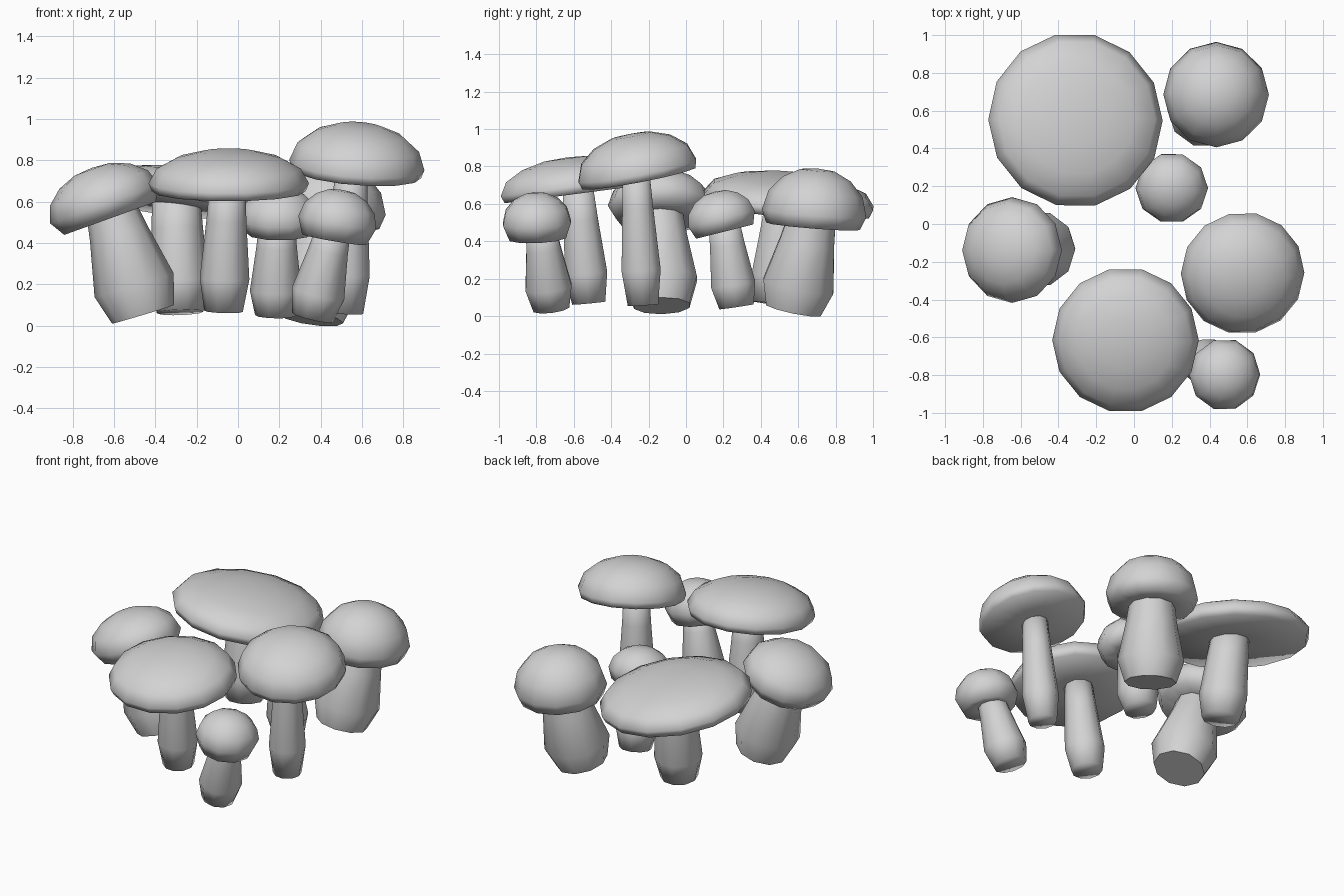
import bpy, bmesh, math
from mathutils import Vector

cube = bpy.data.objects.get("Cube")
if cube:
    bpy.data.objects.remove(cube)

# One plain grey for every part
grey = bpy.data.materials.new("plain grey")
grey.use_nodes = True
grey.diffuse_color = (0.65, 0.65, 0.65, 1)
grey.node_tree.nodes["Principled BSDF"].inputs["Base Color"].default_value = grey.diffuse_color


def lathe(name, profile, sides, origin, axis, smooth_angle):
    """Turn (radius, height) points round an axis; a zero radius makes a pole."""
    bm = bmesh.new()
    rings = []
    for r, z in profile:
        count = sides if r else 1
        rings.append([bm.verts.new((r * math.cos(math.tau * i / sides),
                                    r * math.sin(math.tau * i / sides), z))
                      for i in range(count)])
    for low, high in zip(rings, rings[1:]):
        for i in range(sides):
            j = (i + 1) % sides
            if len(high) == 1:
                bm.faces.new((low[i], low[j], high[0]))
            else:
                bm.faces.new((low[i], low[j], high[j], high[i]))
    for ring in (rings[0], rings[-1]):
        if len(ring) > 1:
            bm.faces.new(ring)
    bmesh.ops.recalc_face_normals(bm, faces=bm.faces)
    mesh = bpy.data.meshes.new(name)
    bm.to_mesh(mesh)
    bm.free()
    mesh.materials.append(grey)
    obj = bpy.data.objects.new(name, mesh)
    bpy.context.collection.objects.link(obj)
    obj.location = origin
    obj.rotation_mode = 'QUATERNION'
    obj.rotation_quaternion = Vector((0, 0, 1)).rotation_difference(Vector(axis))
    bpy.ops.object.select_all(action='DESELECT')
    obj.select_set(True)
    bpy.context.view_layer.objects.active = obj
    bpy.ops.object.shade_smooth_by_angle(angle=math.radians(smooth_angle))


def mushroom(name, base, belly, top, neck, centre, radius, tilt, up, down, lip, sides):
    # Stem: narrow foot, swollen belly, tapering neck; thick stems have a crisp cut foot
    axis = Vector(top) - Vector(base)
    length = axis.length
    stem = [(belly * 0.78, 0), (belly, length * 0.25),
            ((belly + neck * 2) / 3, length * 0.7), (neck, length)]
    lathe(name + "_stem", stem, 10, base, axis, 60 if belly > 0.18 else 120)
    # Cap: flat underside, turned-in lip and domed top
    cap = [(neck, -down * 0.9), (radius * lip, -down), (radius, 0),
           (radius * 0.9, up * 0.44), (radius * 0.65, up * 0.77),
           (radius * 0.33, up * 0.96), (0, up)]
    lathe(name + "_cap", cap, sides, centre, (*tilt, 1), 150)


# Broad, flat-capped mushrooms
mushroom("large_back", (-.28, .47, .065), .145, (-.3, .54, .64), .115,
         (-.31, .55, .622), .465, (.12, .1), .14, .045, .96, 14)
mushroom("tall", (.52, -.23, .06), .11, (.55, -.27, .8), .075,
         (.575, -.26, .778), .328, (.08, -.19), .2, .04, .96, 14)
mushroom("wide_front", (-.07, -.52, .07), .12, (-.05, -.58, .7), .085,
         (-.045, -.615, .69), .388, (0, -.13), .16, .04, .96, 14)

# Stout mushrooms with round caps
mushroom("stout_back", (.355, .575, .035), .2, (.43, .68, .55), .13,
         (.435, .685, .55), .28, (.05, .08), .24, .07, .9, 12)
mushroom("stout_side", (-.46, -.13, .055), .2, (-.63, -.14, .62), .115,
         (-.645, -.138, .59), .28, (-.36, 0), .185, .075, .84, 12)

# Small button mushrooms
mushroom("small_middle", (.18, .27, .05), .125, (.19, .2, .52), .085,
         (.2, .19, .52), .192, (0, -.25), .15, .07, .86, 10)
mushroom("small_front", (.36, -.72, .04), .13, (.47, -.78, .5), .08,
         (.48, -.797, .5), .191, (.17, -.05), .16, .085, .83, 10)
